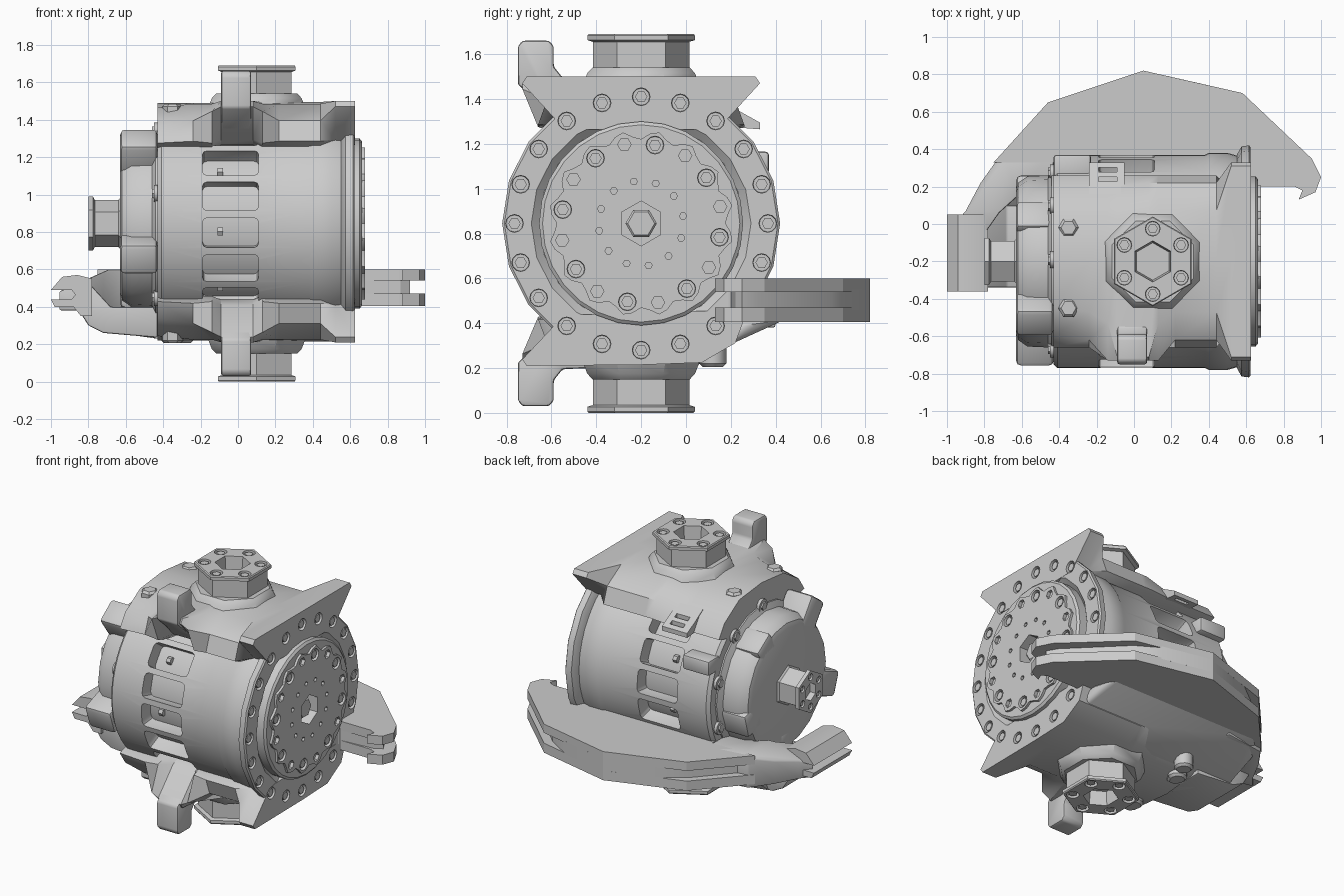
import bpy, bmesh
from math import sin, cos, pi, radians
from mathutils import Vector, Matrix

if "Cube" in bpy.data.objects:
    bpy.data.objects.remove(bpy.data.objects["Cube"])

CENTRE = Vector((0, -0.2, 0.845))   # drum axis, mirror plane for paired parts


def place(axis, a, b, h):
    return {"x": (h, a, b), "y": (a, h, b), "z": (a, b, h)}[axis]


def add_lathe(bm, profile, segs, axis="x", at=(0, 0, 0), phase=0, closed=False):
    """Revolve (radius, height) points; close the section or cap both ends."""
    rings = []
    for r, h in profile:
        angles = [phase + 2 * pi * i / segs for i in range(segs)]
        rings.append([bm.verts.new(Vector(place(axis, r * cos(t), r * sin(t), h)) + Vector(at))
                      for t in angles])
    pairs = list(zip(rings, rings[1:])) + ([(rings[-1], rings[0])] if closed else [])
    for low, high in pairs:
        for i in range(segs):
            j = (i + 1) % segs
            bm.faces.new((low[i], low[j], high[j], high[i]))
    if not closed:
        bm.faces.new(rings[0])
        bm.faces.new(rings[-1])


def add_prism(bm, pts, axis, lo, hi):
    ends = [[bm.verts.new(place(axis, a, b, h)) for a, b in pts] for h in (lo, hi)]
    for end in ends:
        bm.faces.new(end)
    for i in range(len(pts)):
        j = (i + 1) % len(pts)
        bm.faces.new((ends[0][i], ends[0][j], ends[1][j], ends[1][i]))


def add_box(bm, size, matrix):
    bmesh.ops.create_cube(bm, size=1, matrix=matrix @ Matrix.Diagonal((*size, 1)))


def finish(name, bm, local=True, mirror=False, bevel=0, cutters=(), angle=35):
    bmesh.ops.recalc_face_normals(bm, faces=bm.faces)
    mesh = bpy.data.meshes.new(name)
    bm.to_mesh(mesh)
    bm.free()
    ob = bpy.data.objects.new(name, mesh)
    bpy.context.collection.objects.link(ob)
    if local:
        ob.location = CENTRE
    if bevel:
        mod = ob.modifiers.new("bevel", "BEVEL")
        mod.width, mod.segments, mod.limit_method = bevel, 2, "ANGLE"
        mod.angle_limit = radians(30)
    for cutter in cutters:
        mod = ob.modifiers.new("cut", "BOOLEAN")
        mod.object, mod.solver = cutter, "EXACT"
    if mirror:
        ob.modifiers.new("mirror", "MIRROR").use_axis = (False, False, True)
    bpy.ops.object.select_all(action="DESELECT")
    bpy.context.view_layer.objects.active = ob
    ob.select_set(True)
    bpy.ops.object.convert(target="MESH")
    bpy.ops.object.shade_smooth_by_angle(angle=radians(angle))
    return ob


def hide(ob):
    ob.hide_render = True
    ob.hide_set(True)
    return ob


def spots(count, radius, offset=0):
    for i in range(count):
        t = radians(offset) + 2 * pi * i / count
        yield t, radius * cos(t), radius * sin(t)


def sunk_bolts(name, axis, points, r, sign=1, mirror=False):
    """Make hex heads below the surface points; return the cutter for their recesses."""
    heads, recess = bmesh.new(), bmesh.new()
    for p in points:
        add_lathe(heads, [(r * .65, -.04 * sign), (r * .65, -.006 * sign)], 6, axis, p)
        add_lathe(recess, [(r * .9, -.03 * sign), (r, .03 * sign)], 12, axis, p)
    finish(name, heads, mirror=mirror)
    return hide(finish(name + "_cutter", recess))


# Drum shell with a ring of windows, over a plain core
bm = bmesh.new()
for t, y, z in spots(18, .54, 5):
    add_box(bm, (.3, .2, .16), Matrix.Translation((-.04, y, z)) @ Matrix.Rotation(t, 4, "X"))
windows = hide(finish("window_cutter", bm, bevel=.025))
bm = bmesh.new()
add_lathe(bm, [(.47, -.43), (.55, -.43), (.57, -.41), (.57, .38), (.58, .4), (.58, .5),
               (.56, .57), (.47, .57)], 54, closed=True)
finish("drum_shell", bm, cutters=[windows])
bm = bmesh.new()
add_lathe(bm, [(.475, -.42), (.475, .56)], 36)
for t, y, z in spots(9, .48, 25):
    add_lathe(bm, [(.025, -.11), (.025, -.08)], 6, at=(0, y, z))
finish("drum_core", bm)

# Bolted flange on the drive side
flange_holes = sunk_bolts("flange_bolts", "x", [(.625, y, z) for t, y, z in spots(20, .565)], .042)
bm = bmesh.new()
add_lathe(bm, [(.57, .55), (.615, .575), (.62, .615), (.61, .623), (.49, .623), (.455, .59)], 20)
finish("flange", bm, cutters=[flange_holes])

# Drive face: stepped disc, scalloped plate, sunk hex hub
face_holes = sunk_bolts("face_bolts", "x", [(.678, y, z) for t, y, z in spots(8, .355, 35)], .042)
bm = bmesh.new()
add_lathe(bm, [(.1, -.1), (.1, .1)], 6, at=(.68, 0, 0), phase=pi / 6)
for count, radius, size, off in ((12, .19, .016, 10), (8, .36, .03, 12)):
    for t, y, z in spots(count, radius, off):
        add_lathe(bm, [(size, -.015), (size, .05)], 6, at=(.67, y, z))
hub_holes = hide(finish("face_cutter", bm))
bm = bmesh.new()
add_lathe(bm, [(.455, .57), (.455, .65), (.44, .662), (.2, .662)], 28)
finish("face_disc", bm, cutters=[hub_holes, face_holes])
bm = bmesh.new()
scallop = [(r * cos(t), r * sin(t)) for i in range(64)
           for t in [2 * pi * i / 64] for r in [.395 + .02 * cos(16 * t - radians(80 * 16))]]
add_prism(bm, scallop, "x", .655, .678)
finish("scalloped_plate", bm, cutters=[hub_holes, face_holes])
bm = bmesh.new()
add_lathe(bm, [(.07, .5), (.07, .64), (.06, .65)], 6)
finish("hub_nut", bm)

# End cap with two large and three small lugs, and its hex stub
bm = bmesh.new()
add_lathe(bm, [(.5, -.4), (.5, -.44), (.46, -.46), (.455, -.57), (.42, -.62), (.39, -.63)], 20)
finish("end_cap", bm)
bm = bmesh.new()
for deg, reach in ((56, .46), (126, .57), (200, .57), (272, .45), (344, .46)):
    t = radians(deg)
    mid = (reach + .3) / 2
    add_box(bm, (.2, reach - .3, .17), Matrix.Translation((-.53, mid * cos(t), mid * sin(t)))
            @ Matrix.Rotation(t, 4, "X"))
finish("cap_lugs", bm, bevel=.025)
bm = bmesh.new()
for t, y, z in spots(10, .495, 17):
    add_lathe(bm, [(.045, -.45), (.045, -.4)], 12, at=(0, y, z))
    add_lathe(bm, [(.028, -.46), (.028, -.4)], 6, at=(0, y, z))
finish("cap_bolts", bm)
stub_holes = sunk_bolts("stub_bolts", "x", [(-.8, y, z) for t, y, z in spots(6, .1, 30)], .024, -1)
bm = bmesh.new()
add_lathe(bm, [(.15, -.62), (.125, -.64), (.125, -.765), (.145, -.775), (.145, -.8), (.06, -.8),
               (.06, -.76)], 6, phase=pi / 6)
finish("hex_stub", bm, cutters=[stub_holes])

# Saddles: half sections (y, z) lofted along x; the lower one has no rear eave
arched = [(0, .645), (.24, .62), (.40, .52), (.46, .43), (.36, .4)]
middle = [(0, .65), (.27, .64), (.42, .55), (.46, .44), (.36, .4)]
winged = [(0, .655), (.51, .655), (.53, .625), (.37, .45), (.3, .42)]
flared = [(0, .65), (.33, .64), (.53, .6), (.46, .43), (.36, .4)]
for name, side, rear in (("upper_saddle", 1, winged), ("lower_saddle", -.97, middle)):
    bm = bmesh.new()
    loops = []
    for x, back, front in ((-.43, arched, arched), (-.24, arched, middle), (-.14, arched, flared),
                           (-.09, arched, winged), (.08, middle, winged), (.13, middle, flared),
                           (.22, middle, middle), (.44, middle, middle), (.52, rear, winged),
                           (.625, rear, winged)):
        section = back + [(-y, z) for y, z in reversed(front[1:])]
        loops.append([bm.verts.new((x, y, z * side)) for y, z in section])
    for a, b in zip(loops, loops[1:]):
        for i in range(len(a)):
            j = (i + 1) % len(a)
            bm.faces.new((a[i], a[j], b[j], b[i]))
    bm.faces.new(loops[0])
    bm.faces.new(loops[-1])
    finish(name, bm, cutters=[flange_holes])

# Upright tabs on the front eaves
bm = bmesh.new()
add_prism(bm, [(-.55, .62), (-.55, .79), (-.53, .815), (-.41, .815), (-.39, .79), (-.39, .7),
               (-.35, .65), (-.1, .64), (-.38, .47)], "x", -.09, .07)
finish("tabs", bm, mirror=True, bevel=.012)

# Hex bosses on octagonal plinths, top and bottom
boss_holes = sunk_bolts("boss_bolts", "z", [(.1 + x, y, .845) for t, x, y in spots(6, .175, 30)],
                        .042, mirror=True)
bm = bmesh.new()
add_lathe(bm, [(.215, .6), (.215, .81), (.24, .818), (.24, .838), (.234, .845),
               (.11, .845), (.1, .75)], 6, "z", (.1, 0, 0), pi / 6)
finish("bosses", bm, mirror=True, cutters=[boss_holes])
bm = bmesh.new()
add_lathe(bm, [(.29, .6), (.26, .67), (.235, .695)], 8, "z", (.1, 0, 0), pi / 8)
finish("boss_plinths", bm, mirror=True)

# Small fittings on the saddles
bm = bmesh.new()
for y in (-.25, .18):
    add_lathe(bm, [(.055, .5), (.055, .625), (.04, .64)], 6, "z", (-.35, y, 0))
finish("saddle_nuts", bm, mirror=True)
bm = bmesh.new()
for y in (.44, .49):
    add_box(bm, (.1, .025, .3), Matrix.Translation((-.14, y, .46)))
slots = hide(finish("slot_cutter", bm))
bm = bmesh.new()
add_prism(bm, [(.36, .55), (.44, .5), (.53, .45), (.53, .42), (.4, .43)], "x", -.24, -.05)
finish("slotted_tab", bm, cutters=[slots])
bm = bmesh.new()
add_box(bm, (.2, .14, .1), Matrix.Translation((-.33, .5, .27)))
finish("back_bracket", bm, bevel=.015)

# Skid: three stacked layers, the middle one drawn in at both ends for grooves
outer = [(-.75, .33), (-.46, .65), (.05, .82), (.58, .7), (.95, .35), (1, .25)]
grooved = [(-.70, .31), (-.46, .58), (-.3, .703), (.05, .82), (.4, .741), (.55, .65), (.88, .32),
           (.92, .25)]
claw = [(.97, .17), (.88, .13), (.9, .18), (.86, .2), (.63, .2), (.5, 0), (-.4, 0), (-.43, .33)]
inner_claw = [(.87, .22)] + claw[4:]
bm = bmesh.new()
add_prism(bm, outer + claw, "z", .54, .6)
add_prism(bm, grooved + inner_claw, "z", .46, .55)
add_prism(bm, outer + claw, "z", .405, .47)
finish("skid", bm, local=False, angle=20)

# Sloping pan between skid and lower saddle
bm = bmesh.new()
for y, z, left, right in ((.45, .42, -.6, .5), (.3, .4, -.74, .57), (.1, .26, -.7, .6),
                          (-.2, .225, -.43, .5), (-.1, .42, -.43, .5)):
    for x in (left, right):
        bm.verts.new((x, y, z))
bmesh.ops.convex_hull(bm, input=bm.verts)
finish("pan", bm, local=False, bevel=.02)
bm = bmesh.new()
for x, y in ((-.35, 0), (-.35, -.42), (-.3, .12)):
    add_lathe(bm, [(.06, .4), (.06, .22), (.045, .205)], 12, "z", (x, y, 0))
finish("pan_plugs", bm, local=False)

# Side arm: upper bow, and a lower shelf passing below the stub to the hook
bm = bmesh.new()
add_prism(bm, [(-.96, 0), (-.9, .07), (-.82, .22), (-.72, .36), (-.43, .4), (-.43, .12), (-.62, .15),
               (-.72, .06), (-.79, -.04)], "z", .38, .6)
bmesh.ops.bisect_plane(bm, geom=bm.verts[:] + bm.edges[:] + bm.faces[:], clear_outer=True,
                       plane_co=(-.78, 0, .56), plane_no=(-.4, 0, .9))
bmesh.ops.holes_fill(bm, edges=bm.edges)
finish("side_arm", bm, local=False, bevel=.01)
bm = bmesh.new()
add_prism(bm, [(-.79, .52), (-.85, .38), (-.8, .3), (-.72, .26), (-.43, .235), (-.43, .4),
               (-.68, .4)], "y", -.34, .1)
finish("arm_shelf", bm, local=False, bevel=.01)

# Slotted hook at the arm's end
bm = bmesh.new()
add_prism(bm, [(-.78, .55), (-.86, .57), (-.94, .56), (-1, .49), (-.89, .49), (-.87, .465), (-.89, .44),
               (-1, .44), (-.98, .4), (-.88, .4), (-.84, .35), (-.78, .35)], "y", -.36, .05)
finish("hook", bm, local=False)
